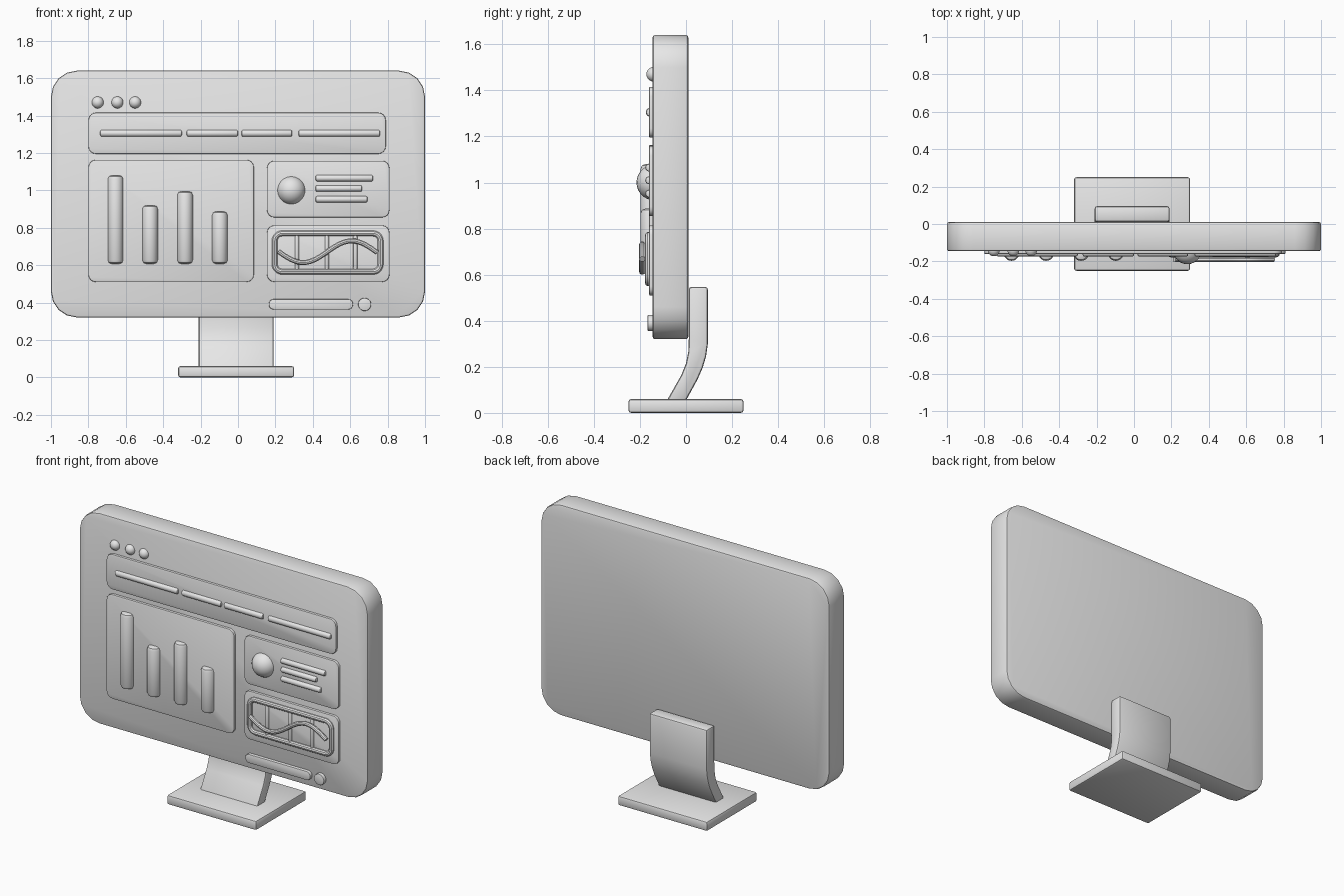
import bpy, bmesh
from math import sin, cos, pi, radians
from mathutils import Matrix, Vector

cube = bpy.data.objects.get("Cube")
if cube:
    bpy.data.objects.remove(cube, do_unlink=True)

grey = bpy.data.materials.new("plain grey")
grey.use_nodes = True
grey.diffuse_color = (0.8, 0.8, 0.8, 1)
grey.node_tree.nodes["Principled BSDF"].inputs["Base Color"].default_value = (0.8, 0.8, 0.8, 1)


def add_object(name, mesh):
    mesh.materials.clear()
    mesh.materials.append(grey)
    obj = bpy.data.objects.new(name, mesh)
    bpy.context.collection.objects.link(obj)
    bpy.ops.object.select_all(action='DESELECT')
    obj.select_set(True)
    bpy.context.view_layer.objects.active = obj
    bpy.ops.object.shade_smooth_by_angle(angle=radians(35))
    return obj


def finish(name, bm, bevel=0, segments=2):
    """Round the sharp edges, then turn the bmesh into an object."""
    bmesh.ops.recalc_face_normals(bm, faces=bm.faces[:])
    if bevel:
        sharp = [e for e in bm.edges if e.calc_face_angle(0) > 0.75]
        bmesh.ops.bevel(bm, geom=sharp, offset=bevel, segments=segments,
                        profile=0.5, affect='EDGES')
    mesh = bpy.data.meshes.new(name)
    bm.to_mesh(mesh)
    bm.free()
    return add_object(name, mesh)


def prism(name, points, depth, bevel, segments=2):
    """Extrude a flat outline along the depth vector."""
    bm = bmesh.new()
    face = bm.faces.new([bm.verts.new(p) for p in points])
    new = bmesh.ops.extrude_face_region(bm, geom=[face])["geom"]
    bmesh.ops.translate(bm, vec=depth,
                        verts=[v for v in new if isinstance(v, bmesh.types.BMVert)])
    return finish(name, bm, bevel, segments)


def rounded_outline(x0, x1, z0, z1, radius, y, steps):
    """Rounded rectangle facing the front."""
    corners = [(x1 - radius, z1 - radius), (x0 + radius, z1 - radius),
               (x0 + radius, z0 + radius), (x1 - radius, z0 + radius)]
    return [Vector((cx + radius * cos(a), y, cz + radius * sin(a)))
            for q, (cx, cz) in enumerate(corners)
            for a in [(q + i / steps) * pi / 2 for i in range(steps + 1)]]


def plate(name, x0, x1, z0, z1, radius, front, back, bevel, steps=4):
    outline = rounded_outline(x0, x1, z0, z1, radius, front, steps)
    return prism(name, outline, (0, back - front, 0), bevel)


def rod(name, start, end, radius, bevel):
    """Round bar with softened ends."""
    start, end = Vector(start), Vector(end)
    axis = end - start
    bm = bmesh.new()
    turn = axis.to_track_quat('Z', 'Y').to_matrix().to_4x4()
    bmesh.ops.create_cone(bm, cap_ends=True, segments=20, radius1=radius, radius2=radius,
                          depth=axis.length,
                          matrix=Matrix.Translation((start + end) / 2) @ turn)
    return finish(name, bm, bevel)


def ball(name, centre, radius):
    bm = bmesh.new()
    bmesh.ops.create_uvsphere(bm, u_segments=24, v_segments=14, radius=radius,
                              matrix=Matrix.Translation(centre))
    return finish(name, bm)


def tube(name, points, radius, closed):
    """Round wire along a path, stored as a mesh."""
    curve = bpy.data.curves.new(name, 'CURVE')
    curve.dimensions = '3D'
    curve.bevel_depth = radius
    curve.bevel_resolution = 3
    curve.use_fill_caps = True
    spline = curve.splines.new('POLY')
    spline.points.add(len(points) - 1)
    for p, co in zip(spline.points, points):
        p.co = (*co, 1)
    spline.use_cyclic_u = closed
    temp = bpy.data.objects.new(name + "_path", curve)
    mesh = bpy.data.meshes.new_from_object(temp)
    bpy.data.objects.remove(temp)
    bpy.data.curves.remove(curve)
    return add_object(name, mesh)


SCREEN = -0.145   # front of the screen body
PANEL = -0.16     # front of the raised panels

# Screen body
plate("screen_body", -1, 1, 0.32, 1.64, 0.14, SCREEN, 0.01, 0.01, steps=4)

# Stand: flat foot and a bent neck
foot = [(-0.32, -0.25, 0), (0.30, -0.25, 0), (0.30, 0.25, 0), (-0.32, 0.25, 0)]
prism("stand_foot", foot, (0, 0, 0.06), 0.012)
neck = [(-0.085, 0.05), (-0.02, 0.165), (0.0, 0.215), (0.01, 0.265), (0.012, 0.32), (0.012, 0.547),
        (0.095, 0.547), (0.095, 0.30), (0.087, 0.245), (0.072, 0.195), (0.05, 0.145), (-0.002, 0.05)]
prism("stand_neck", [(-0.21, y, z) for y, z in neck], (0.40, 0, 0), 0.012)

# Raised panels
panels = {"header_panel": (-0.80, 0.79, 1.195, 1.415),
          "bar_chart_panel": (-0.80, 0.085, 0.51, 1.163),
          "profile_panel": (0.155, 0.81, 0.855, 1.158),
          "line_chart_panel": (0.155, 0.81, 0.51, 0.813)}
for name, box in panels.items():
    plate(name, *box, 0.04, PANEL, SCREEN + 0.02, 0.004)

# Window dots
for i, x in enumerate((-0.75, -0.645, -0.55)):
    ball(f"window_dot_{i + 1}", (x, -0.14, 1.47), 0.032)

# Header bars
for i, (x0, x1) in enumerate([(-0.737, -0.30), (-0.275, 0), (0.018, 0.29), (0.323, 0.76)]):
    rod(f"header_bar_{i + 1}", (x0, -0.155, 1.305), (x1, -0.155, 1.305), 0.019, 0.01)

# Chart columns
for i, (x, top) in enumerate([(-0.655, 1.08), (-0.47, 0.92), (-0.283, 0.995), (-0.097, 0.887)]):
    rod(f"chart_column_{i + 1}", (x, -0.155, 0.607), (x, -0.155, top), 0.042, 0.02)

# Profile ball and text lines
ball("profile_ball", (0.285, -0.138, 1.0), 0.077)
for i, (x1, z) in enumerate([(0.722, 1.065), (0.662, 1.01), (0.692, 0.952)]):
    rod(f"profile_line_{i + 1}", (0.415, -0.16, z), (x1, -0.16, z), 0.017, 0.008)

# Line chart: frame, dividers and wave
tube("chart_frame", rounded_outline(0.196, 0.762, 0.565, 0.77, 0.04, -0.162, 5), 0.016, True)
for i, x in enumerate((0.315, 0.475, 0.627)):
    rod(f"chart_divider_{i + 1}", (x, -0.16, 0.565), (x, -0.16, 0.77), 0.011, 0.003)
wave = []
for i in range(33):
    x = 0.215 + 0.53 * i / 32
    wave.append((x, -0.19, 0.672 + 0.058 * sin((x - 0.478) * 2 * pi / 0.52)))
tube("chart_wave", wave, 0.014, False)

# Footer pill and button
plate("footer_pill", 0.165, 0.615, 0.363, 0.418, 0.025, -0.165, SCREEN + 0.02, 0.004)
rod("footer_button", (0.677, SCREEN + 0.02, 0.39), (0.677, -0.167, 0.39), 0.035, 0.004)
